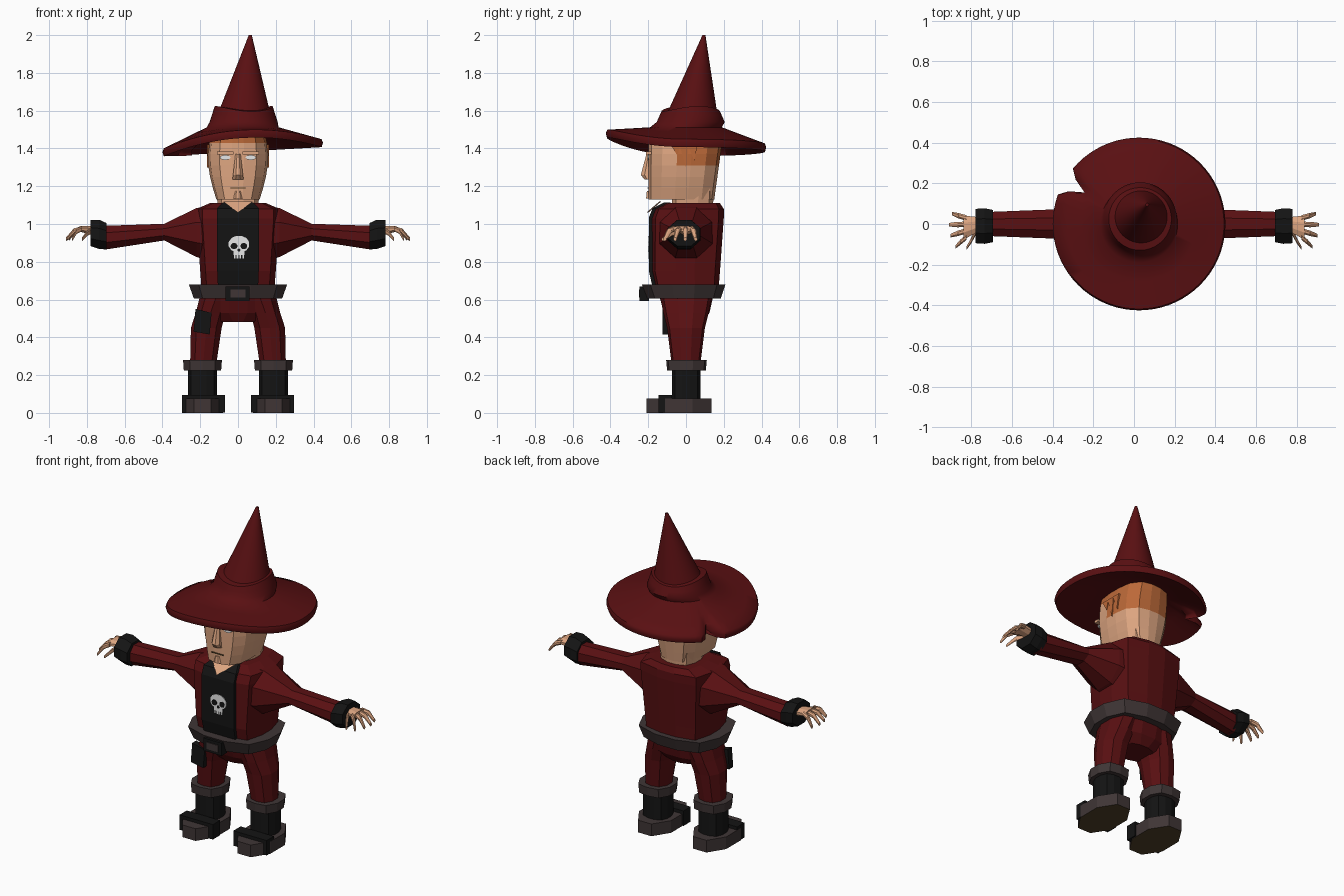
import bpy, bmesh
from math import sin, cos, pi, radians, degrees, atan2

cube = bpy.data.objects.get("Cube")
if cube:
    bpy.data.objects.remove(cube, do_unlink=True)


def material(name, red, green, blue):
    mat = bpy.data.materials.new(name)
    mat.use_nodes = True
    colour = (red, green, blue, 1)
    mat.diffuse_color = colour
    mat.node_tree.nodes["Principled BSDF"].inputs["Base Color"].default_value = colour
    return mat


RED = material("dark red cloth", .1, .005, .006)
BLACK = material("black cloth", .007, .007, .007)
GREY = material("brown grey leather", .05, .036, .036)
SKIN = material("skin", .73, .38, .22)
HAIR = material("orange hair", .5, .14, .04)
SOLE = material("brown sole", .08, .05, .02)
WHITE = material("white", .8, .8, .8)


def oval(corners, square):
    """Unit oval with a given number of corners; square = 2 is round."""
    points = []
    for i in range(corners):
        angle = 2 * pi * (i + .5) / corners
        size = (abs(cos(angle)) ** square + abs(sin(angle)) ** square) ** (-1 / square)
        points.append((cos(angle) * size, sin(angle) * size))
    return points


def loft(name, rings, *mats, rule=None):
    """Skin closed rings of points and cap both ends."""
    bm = bmesh.new()
    rows = [[bm.verts.new(point) for point in ring] for ring in rings]
    count = len(rows[0])
    for lower, upper in zip(rows, rows[1:]):
        for i in range(count):
            j = (i + 1) % count
            bm.faces.new((lower[i], lower[j], upper[j], upper[i]))
    bm.faces.new(rows[0])
    bm.faces.new(rows[-1])
    bmesh.ops.recalc_face_normals(bm, faces=bm.faces)
    if rule:
        for face in bm.faces:
            face.material_index = rule(face.calc_center_median(), face.normal)
    mesh = bpy.data.meshes.new(name)
    bm.to_mesh(mesh)
    bm.free()
    for mat in mats:
        mesh.materials.append(mat)
    obj = bpy.data.objects.new(name, mesh)
    bpy.context.collection.objects.link(obj)
    return obj


def upright(name, sections, *mats, corners=12, square=3, centre=0, rule=None):
    """Sections: height, half width, front y, back y."""
    shape = oval(corners, square)
    rings = [[(centre + u * half, (front + back + v * (back - front)) / 2, z) for u, v in shape]
             for z, half, front, back in sections]
    return loft(name, rings, *mats, rule=rule)


def sideways(name, sections, mat, side, square=2.5):
    """Sections: x, centre y, centre z, half depth, half height."""
    shape = oval(8, square)
    return loft(name, [[(side * x, y + u * depth, z + v * height) for u, v in shape]
                       for x, y, z, depth, height in sections], mat)


def plate(name, outline, mat, front, thick=.006):
    """Flat outline in x and z, facing forward."""
    return loft(name, [[(x, y, z) for x, z in outline] for y in (front, front + thick)], mat)


def rect(left, right, bottom, top):
    return [(left, bottom), (right, bottom), (right, top), (left, top)]


def disc(x, z, width, height):
    return [(x + u * width, z + v * height) for u, v in oval(12, 2)]


# Hat: brim with a torn notch, crumpled band and leaning cone
STEPS = [2 * pi * i / 72 for i in range(72)]


def brim_ring(part, lift):
    ring = []
    for angle in STEPS:
        c, s = cos(angle), sin(angle)
        edge = 1.41 + .025 * c + .075 * max(0, -s) ** 2
        radius = .19 + .235 * part
        notch = abs(degrees(atan2(s, c)) - 150)
        if notch < 10:
            radius = min(radius, .31 + notch / 70)
        ring.append((.025 + radius * c, radius * s, 1.5 + (edge - 1.5) * part + lift))
    return ring


def crown_ring(x, y, z, radius, wave=0):
    return [(x + radius * cos(a), y + radius * sin(a), z + wave * sin(2 * a + 1)) for a in STEPS]


parts = (0, .4, .7, .97)
hat_rings = [brim_ring(part, -.03) for part in parts] + [brim_ring(1, -.005)]
hat_rings += [brim_ring(part, .012) for part in reversed(parts)]
for i in range(3):
    hat_rings.append(crown_ring(.03, .025, 1.54 + i * .035, .18 - i * .013, i * .007))
for i in range(9):
    t = i / 8
    hat_rings.append(crown_ring(.035 + t * .03, .035 + t * .06, 1.61 + t * .39,
                                .128 - t * .12, .01 * (1 - t)))
hat = loft("hat", hat_rings, RED)
bpy.context.view_layer.objects.active = hat
hat.select_set(True)
bpy.ops.object.shade_smooth_by_angle(angle=radians(50))
hat.select_set(False)

# Head, with hair on the upper back and along the hairline
head = []
for i in range(7):
    t = i / 6
    head.append((1.13 + t * .36, .115 + .045 * sin(t * pi * .8), -.2, .15 + .05 * t))
upright("head", head, SKIN, HAIR, corners=16,
        rule=lambda c, normal: int(c.z > 1.45 or (c.z > 1.33 and c.y > -.04)))
upright("neck", [(1.04, .1, -.08, .14), (1.2, .12, -.07, .15)], SKIN)
upright("nose", [(1.37, .014, -.21, -.17), (1.26, .027, -.24, -.17),
                 (1.235, .03, -.22, -.17)], SKIN, corners=8)
upright("chin", [(1.135, .03, -.212, -.15), (1.175, .02, -.208, -.15)], SKIN, corners=8)
plate("mouth", rect(-.04, .04, 1.187, 1.193), SOLE, -.204)
for side in (1, -1):
    plate("eye", disc(side * .068, 1.352, .028, .013), WHITE, -.204, .009)
    plate("brow", rect(side * .025, side * .11, 1.367, 1.383), SKIN, -.212, .03)
    # Jagged sideburns
    for i, length in enumerate((.06, .12, .09)):
        y = i * .045 - .055
        loft("sideburn", [[(side * x, y - .025, 1.42), (side * x, y + .025, 1.42),
                           (side * x, y + .01, 1.42 - length)] for x in (.15, .163)], HAIR)

# Coat body, with the shirt following its front
coat = [(.62, .19, -.16, .17), (.75, .2, -.19, .18), (1.03, .22, -.19, .2),
        (1.08, .22, -.17, .2), (1.11, .15, -.11, .18)]
upright("coat", coat, RED, square=4.5)
shirt = []
for z, half, front, back in coat:
    half, outer = min(.11, half * .55), front - .007
    shirt.append([(x, y, z + .003) for x, y in rect(-half, half, outer, front + .03)])
loft("shirt", shirt, BLACK)
loft("neck_opening", [[(-.08, y + .07, 1.12), (.08, y + .07, 1.12), (0, y, 1.06)]
                      for y in (-.21, -.2)], SKIN)

# Skull emblem on the shirt
plate("skull_cranium", disc(.005, .893, .056, .046), WHITE, -.2)
plate("skull_jaw", rect(-.024, .034, .835, .87), WHITE, -.2)
plate("skull_nose", disc(.005, .862, .008, .008), BLACK, -.202)
for side in (1, -1):
    plate("skull_eye", disc(.005 + side * .026, .883, .018, .017), BLACK, -.202)
for i in range(4):
    left = i * .015 - .022
    plate("skull_tooth", rect(left, left + .009, .818, .837), WHITE, -.2)

# Belt, buckle and trouser seat
upright("belt", [(.605, .235, -.205, .185), (.68, .262, -.235, .21)], GREY)
plate("buckle_frame", rect(-.065, .06, .592, .67), BLACK, -.245, .05)
plate("buckle_centre", rect(-.04, .04, .61, .652), GREY, -.25)
upright("trouser_seat", [(.48, .1, -.085, .09), (.53, .185, -.115, .125),
                         (.64, .195, -.15, .15)], RED)


def arm(label, side):
    sideways(label + "_sleeve", [(.16, 0, .95, .15, .15), (.22, 0, .955, .14, .135),
                                 (.39, 0, .957, .075, .046), (.71, 0, .927, .062, .066)], RED, side)
    sideways(label + "_cuff", [(.695, -.01, .935, .08, .07), (.735, -.01, .945, .088, .078),
                               (.78, -.01, .952, .085, .07)], BLACK, side, square=4)
    sideways(label + "_palm", [(.76, 0, .965, .035, .025), (.84, -.018, .975, .062, .016)],
             SKIN, side)
    # Drooping fingers fan out from the palm
    for i in range(4):
        root = .03 - i * .032
        tip = .91 - .01 * (i - 1.2) ** 2
        sideways(label + "_finger", [(.825, root, .975, .014, .014),
                                     ((.83 + tip) / 2, root * 1.35, .962, .014, .015),
                                     (tip, root * 1.7, .92, .009, .01)], SKIN, side)
    sideways(label + "_thumb", [(.775, -.03, .965, .018, .016), (.8, -.08, .95, .015, .015),
                                (.825, -.12, .92, .009, .01)], SKIN, side)


def leg(label, side):
    # Rings shift inward as the thigh rises to the hip
    rings = []
    for z, x, width, depth in ((.25, .185, .07, .075), (.45, .168, .083, .1),
                               (.53, .145, .08, .12), (.63, .11, .09, .14)):
        rings.append([(side * (x + u * width), v * depth, z) for u, v in oval(10, 2.6)])
    loft(label + "_leg", rings, RED)
    middle = side * .188
    upright(label + "_boot_shaft", [(z, .077, -.075, .077) for z in (.06, .25)],
            BLACK, centre=middle)
    upright(label + "_boot_cuff", [(.225, .1, -.1, .105), (.28, .104, -.105, .11)],
            GREY, corners=10, centre=middle)
    upright(label + "_shoe", [(z, .112, -.214, .138) for z in (0, .075)], GREY, SOLE,
            corners=8, centre=middle, rule=lambda c, normal: int(normal.z < -.5))
    plate(label + "_shoe_strap", rect(side * .07, side * .297, .003, .095), BLACK, -.145, .07)


for label, side in (("left", 1), ("right", -1)):
    arm(label, side)
    leg(label, side)

# Patch on the right thigh
patch = [(-.235, .43), (-.15, .415), (-.14, .53), (-.225, .55)]
plate("thigh_patch", patch, BLACK, -.125, .04)
